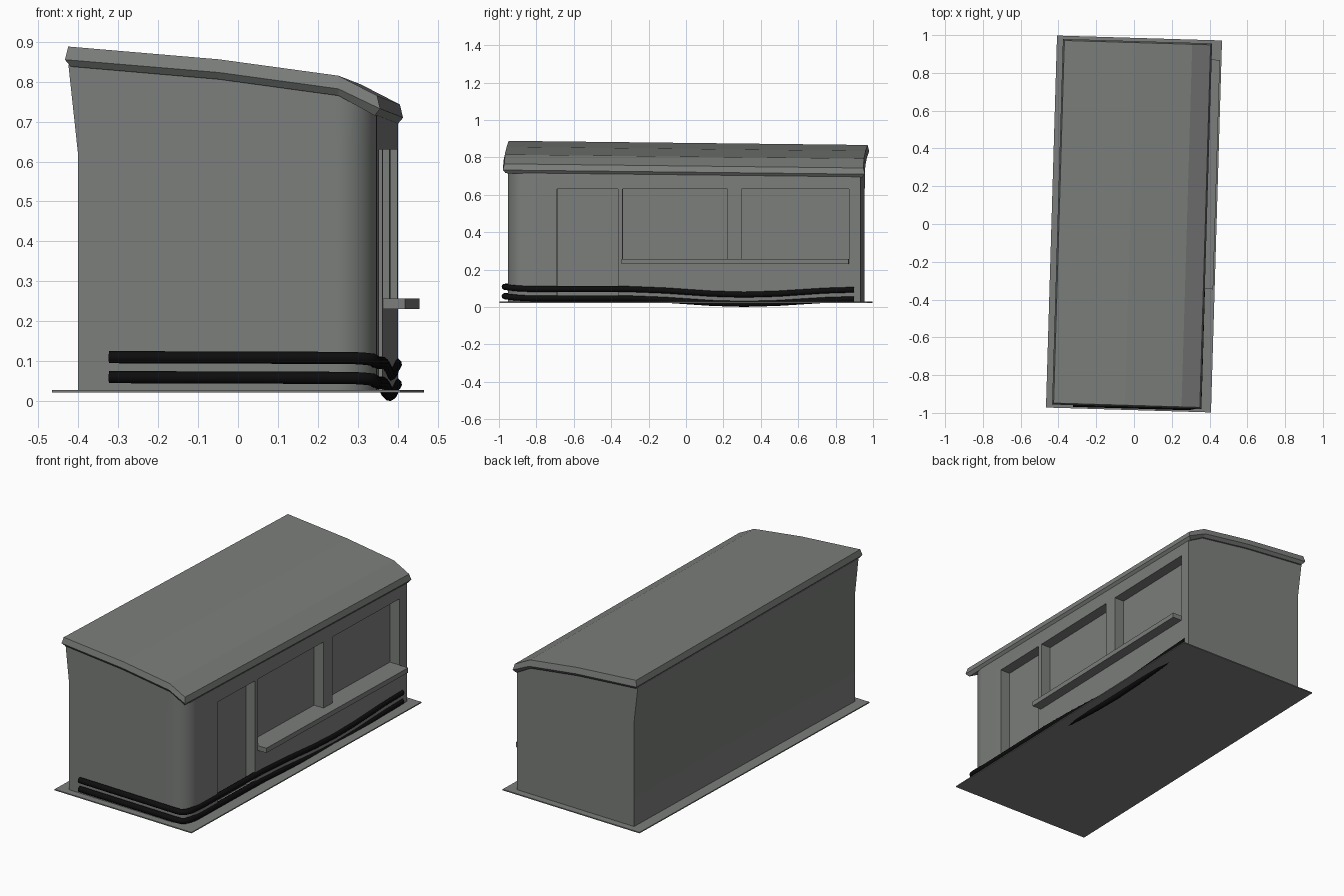
import bpy, bmesh, math

if "Cube" in bpy.data.objects:
    bpy.data.objects.remove(bpy.data.objects["Cube"])

TURN = -math.radians(1.7)   # the whole building stands slightly turned


def material(name, rgb):
    m = bpy.data.materials.new(name)
    m.use_nodes = True
    m.diffuse_color = (*rgb, 1)
    m.node_tree.nodes["Principled BSDF"].inputs["Base Color"].default_value = (*rgb, 1)
    return m


GREY = material("plain grey", (0.2, 0.21, 0.2))
BLACK = material("tube black", (0.004, 0.004, 0.004))


def finish(name, bm, mat=GREY):
    bmesh.ops.recalc_face_normals(bm, faces=bm.faces)
    mesh = bpy.data.meshes.new(name)
    bm.to_mesh(mesh)
    bm.free()
    mesh.materials.append(mat)
    ob = bpy.data.objects.new(name, mesh)
    ob.rotation_euler.z = TURN
    bpy.context.collection.objects.link(ob)
    return ob


def box(name, x, y, z):
    bm = bmesh.new()
    bmesh.ops.create_cube(bm, size=1)
    for v in bm.verts:
        for i, (lo, hi) in enumerate((x, y, z)):
            v.co[i] = lo if v.co[i] < 0 else hi
    return finish(name, bm)


def loft(bm, rings):
    """Join rings of points with quads; return the vertex rings."""
    rows = [[bm.verts.new(p) for p in ring] for ring in rings]
    n = len(rows[0])
    for a, b in zip(rows, rows[1:]):
        for i in range(n):
            j = (i + 1) % n
            bm.faces.new((a[i], a[j], b[j], b[i]))
    return rows


# Roof: curved cross-section, sloping fascia, falling a little to the back
PROFILE = [(-0.397, 0.888), (-0.02, 0.856), (0.28, 0.815), (0.377, 0.765)]
FALL = 0.0115


def roof_z(x, y):
    for (x0, z0), (x1, z1) in zip(PROFILE, PROFILE[1:]):
        if x <= x1 or x1 == PROFILE[-1][0]:
            return z0 + (z1 - z0) * (x - x0) / (x1 - x0) - FALL * (y + 0.96)


def roof_ring(grow, drop):
    pts = []
    for end in (-1, 1):
        row = []
        for i, (x, z) in enumerate(PROFILE):
            gx = -grow if i == 0 else grow if i == len(PROFILE) - 1 else 0
            y = end * (0.96 + grow)
            row.append((x + gx, y, z - drop - FALL * (y + 0.96)))
        pts += row if end < 0 else row[::-1]
    return pts


bm = bmesh.new()
rows = loft(bm, [roof_ring(0, 0), roof_ring(0.008, 0.033), roof_ring(-0.006, 0.05)])
for row in (rows[0], rows[-1]):
    for i in range(len(PROFILE) - 1):
        bm.faces.new((row[i], row[i + 1], row[-2 - i], row[-1 - i]))
finish("roof", bm)

# Walls: rounded front corner, left wall leaning out near the top
W, L, R = 0.373, 0.945, 0.1
plan = [(-W, L), (-W, -L)]
for k in range(13):
    a = math.radians(-90 + 7.5 * k)
    plan.append((W - R + R * math.cos(a), -L + R + R * math.sin(a)))
plan += [(W, L)]
for x in (0.28, -0.02):
    plan.append((x, L))
plan[2:2] = [(-0.02, -L)]


def wall_top(x, y):
    x = -0.397 if x == -W else x
    return (x, y, roof_z(x, y) - 0.045)


bm = bmesh.new()
rows = loft(bm, [[(x, y, 0.026) for x, y in plan],
                 [(x, y, 0.62) for x, y in plan],
                 [wall_top(x, y) for x, y in plan]])
bm.faces.new(rows[0])
bm.faces.new(rows[-1])
bmesh.ops.triangulate(bm, faces=[f for f in bm.faces if len(f.verts) > 4])
walls = finish("walls", bm)

# Door and window recesses
DEPTH = 0.06
for y0, y1, z0 in ((-0.678, -0.353, 0.0), (-0.328, 0.232, 0.24), (0.307, 0.882, 0.24)):
    cutter = box("recess_cutter", (W - DEPTH, W + 0.1), (y0, y1), (z0, 0.63))
    cutter.hide_render = True
    mod = walls.modifiers.new("recess", "BOOLEAN")
    mod.operation, mod.solver, mod.object = "DIFFERENCE", "EXACT", cutter
    bpy.context.view_layer.objects.active = walls
    bpy.ops.object.modifier_apply(modifier=mod.name)
    bpy.data.objects.remove(cutter)

bpy.ops.object.select_all(action="DESELECT")
walls.select_set(True)
bpy.context.view_layer.objects.active = walls
bpy.ops.object.shade_smooth_by_angle(angle=math.radians(30))

# Counter shelf and ground plate
box("counter_shelf", (W - DEPTH, 0.429), (-0.333, 0.882), (0.23, 0.257))
box("ground_plate", (-0.437, 0.437), (-0.985, 0.985), (0.022, 0.028))

# Two tubes around the front and the right side, sagging along the side
PATH = [(-0.295, -0.961, 0.11), (0.315, -0.961, 0.108), (0.345, -0.955, 0.106),
        (0.364, -0.935, 0.104), (0.37, -0.9, 0.1), (0.37, -0.82, 0.096),
        (0.37, -0.3, 0.096), (0.37, -0.1, 0.088), (0.37, 0.15, 0.071),
        (0.37, 0.32, 0.066), (0.37, 0.5, 0.071), (0.368, 0.75, 0.087),
        (0.368, 0.91, 0.092)]
for name, drop in (("upper_tube", 0), ("lower_tube", 0.05)):
    curve = bpy.data.curves.new(name, "CURVE")
    curve.dimensions = "3D"
    curve.bevel_depth = 0.016
    curve.bevel_resolution = 3
    curve.use_fill_caps = True
    line = curve.splines.new("POLY")
    line.points.add(len(PATH) - 1)
    for p, (x, y, z) in zip(line.points, PATH):
        p.co = (x, y, z - drop, 1)
    line.use_smooth = True
    curve.materials.append(BLACK)
    ob = bpy.data.objects.new(name, curve)
    ob.rotation_euler.z = TURN
    bpy.context.collection.objects.link(ob)
